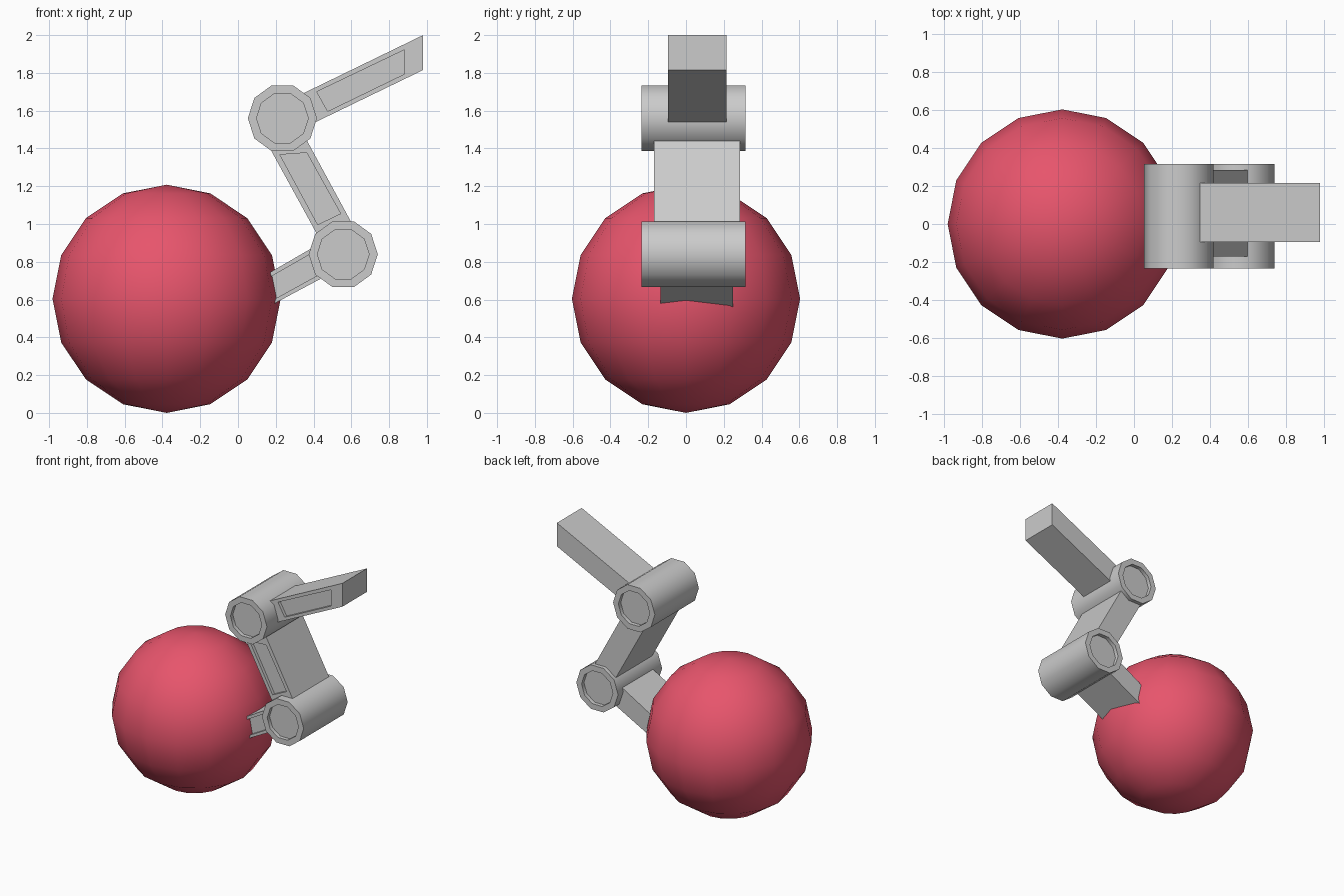
import bpy, bmesh
from math import cos, sin, pi, radians

if "Cube" in bpy.data.objects:
    bpy.data.objects.remove(bpy.data.objects["Cube"])


def finish(name, bm, angle=40):
    bmesh.ops.recalc_face_normals(bm, faces=bm.faces)
    me = bpy.data.meshes.new(name)
    bm.to_mesh(me)
    bm.free()
    ob = bpy.data.objects.new(name, me)
    bpy.context.collection.objects.link(ob)
    bpy.ops.object.select_all(action='DESELECT')
    ob.select_set(True)
    bpy.context.view_layer.objects.active = ob
    bpy.ops.object.shade_smooth_by_angle(angle=radians(angle))
    return ob


def recessed_prism(name, outer, inner, y0, y1, depth, both=False):
    """Extrude an x-z outline along y, with a sunken panel in the front (and back)."""
    rings = [(inner, y0 + depth), (inner, y0), (outer, y0), (outer, y1)]
    if both:
        rings += [(inner, y1), (inner, y1 - depth)]
    bm = bmesh.new()
    loops = [[bm.verts.new((x, y, z)) for x, z in pts] for pts, y in rings]
    n = len(outer)
    for a, b in zip(loops, loops[1:]):
        for i in range(n):
            j = (i + 1) % n
            bm.faces.new((a[i], a[j], b[j], b[i]))
    bm.faces.new(loops[0])
    bm.faces.new(loops[-1])
    return finish(name, bm)


def decagon(cx, cz, r):
    return [(cx + r * cos(i * pi / 5), cz + r * sin(i * pi / 5)) for i in range(10)]


# Red ball
bm = bmesh.new()
bmesh.ops.create_uvsphere(bm, u_segments=16, v_segments=8, radius=0.604)
bmesh.ops.translate(bm, verts=bm.verts, vec=(-0.378, 0, 0.604))
ball = finish("ball", bm, 60)
red = bpy.data.materials.new("red")
red.diffuse_color = (0.8, 0.09, 0.15, 1)
red.use_nodes = True
red.node_tree.nodes["Principled BSDF"].inputs["Base Color"].default_value = red.diffuse_color
ball.data.materials.append(red)

# Pivot drums with sunken ends
for name, cx, cz in (("lower_joint", 0.557, 0.84), ("upper_joint", 0.235, 1.56)):
    recessed_prism(name, decagon(cx, cz, 0.183), decagon(cx, cz, 0.137),
                   -0.235, 0.315, 0.03, both=True)

# Arm segments with a sunken front panel: outline, panel, front y, back y
segments = {
    "lower_arm": ([(-0.05, 0.617), (0.52, 0.947), (0.55, 0.77), (0.0, 0.476)],
                  [(0.0, 0.622), (0.49, 0.902), (0.51, 0.777), (0.03, 0.512)],
                  -0.135, 0.25),
    "middle_arm": ([(0.15, 1.435), (0.335, 1.497), (0.64, 0.935), (0.46, 0.87)],
                   [(0.222, 1.367), (0.364, 1.377), (0.543, 1.055), (0.422, 0.997)],
                   -0.17, 0.285),
    "upper_arm": ([(0.28, 1.66), (0.98, 2.0), (0.98, 1.815), (0.35, 1.51)],
                  [(0.417, 1.70), (0.881, 1.922), (0.881, 1.794), (0.475, 1.597)],
                  -0.095, 0.215),
}
for name, (outline, panel, front, back) in segments.items():
    recessed_prism(name, outline, panel, front, back, 0.025)
